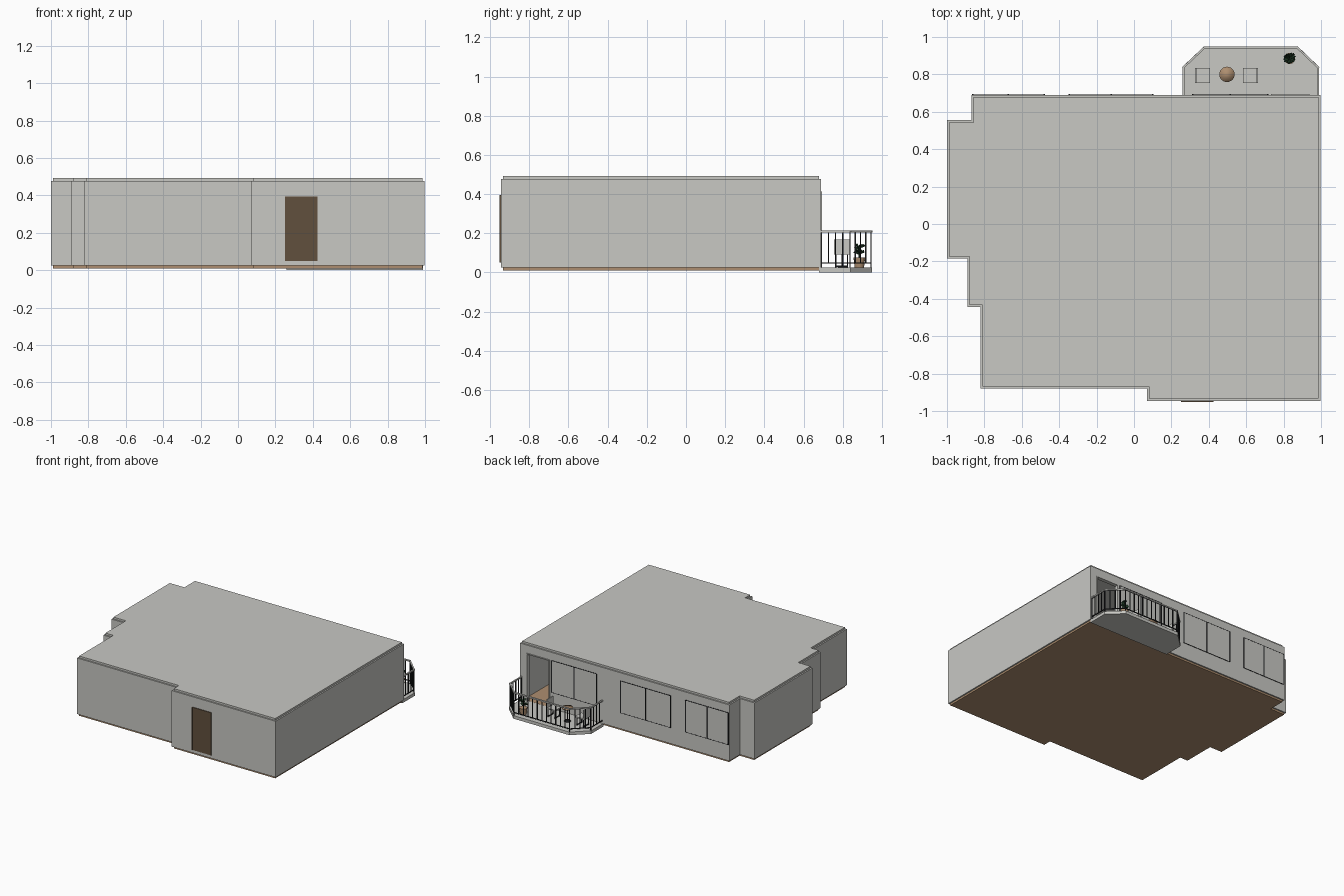
import bpy, bmesh, math, random
from mathutils import Vector

if "Cube" in bpy.data.objects:
    bpy.data.objects.remove(bpy.data.objects["Cube"])
random.seed(4)


def material(name, *rgb):
    m = bpy.data.materials.new(name)
    m.use_nodes = True
    m.diffuse_color = (*rgb, 1)
    m.node_tree.nodes["Principled BSDF"].inputs["Base Color"].default_value = (*rgb, 1)
    return m


PLASTER = material("plaster grey", .58, .58, .55)
WOOD = material("light wood", .42, .27, .16)
BROWN = material("dark brown door", .12, .08, .048)
IRON = material("black iron", .015, .016, .018)
LEAF = material("dark green leaf", .015, .045, .02)


def finish(name, bm, mat, smooth=False):
    bmesh.ops.recalc_face_normals(bm, faces=bm.faces)
    me = bpy.data.meshes.new(name)
    bm.to_mesh(me)
    bm.free()
    me.materials.append(mat)
    ob = bpy.data.objects.new(name, me)
    bpy.context.collection.objects.link(ob)
    if smooth:
        for p in me.polygons:
            p.use_smooth = True
    return ob


def add_box(bm, lo, hi):
    lo, hi = Vector(lo), Vector(hi)
    verts = bmesh.ops.create_cube(bm, size=1)["verts"]
    for v in verts:
        v.co = (lo + hi) / 2 + v.co * (hi - lo)


def boxes(name, mat, *spans):
    bm = bmesh.new()
    for lo, hi in spans:
        add_box(bm, lo, hi)
    return finish(name, bm, mat)


def add_bar(bm, a, b, w, h):
    """Rectangular bar between two points at the same height."""
    a, b = Vector(a), Vector(b)
    d = b - a
    verts = bmesh.ops.create_cube(bm, size=1)["verts"]
    ang = math.atan2(d.y, d.x)
    for v in verts:
        x, y = v.co.x * (d.length + w * .8), v.co.y * w
        v.co = (a + b) / 2 + Vector((x * math.cos(ang) - y * math.sin(ang),
                                     x * math.sin(ang) + y * math.cos(ang), v.co.z * h))


def inset(points, dist):
    """Mitred inward offset of a counter-clockwise closed outline."""
    out = []
    for i, p in enumerate(points):
        p, a, b = Vector(p), Vector(points[i - 1]), Vector(points[(i + 1) % len(points)])
        e, f = (p - a).normalized(), (b - p).normalized()
        n, m = Vector((-e.y, e.x)), Vector((-f.y, f.x))
        out.append(tuple(p + (n + m) * dist / (1 + n.dot(m))))
    return out


def prism(name, mat, points, z0, z1):
    bm = bmesh.new()
    low = bm.faces.new([bm.verts.new((x, y, z0)) for x, y in points])
    top = bmesh.ops.extrude_face_region(bm, geom=[low])["geom"]
    for v in top:
        if isinstance(v, bmesh.types.BMVert):
            v.co.z = z1
    return finish(name, bm, mat)


def cylinder(name, mat, centre, r0, r1, h, sides=16, smooth=False):
    bm = bmesh.new()
    bmesh.ops.create_cone(bm, cap_ends=True, segments=sides, radius1=r0, radius2=r1, depth=h)
    bmesh.ops.translate(bm, verts=bm.verts, vec=centre)
    return finish(name, bm, mat, smooth)


# Building shell: the outline starts and ends at the balcony doorway jambs
BACK, FLOOR, CEIL = .69, .025, .477
DOOR_L, DOOR_R, DOOR_TOP = .93, .74, .405
outline = [(DOOR_R, BACK), (-.87, BACK), (-.87, .555), (-1, .555), (-1, -.185),
           (-.89, -.185), (-.89, -.445), (-.82, -.445), (-.82, -.88), (.07, -.88),
           (.07, -.945), (.997, -.945), (.997, BACK), (DOOR_L, BACK)]
prism("floor_slab", WOOD, inset(outline, .011), .01, FLOOR)
prism("roof_slab", PLASTER, inset(outline, .011), CEIL, .492)

bm = bmesh.new()
rings = []
for (ox, oy), (ix, iy) in zip(outline, inset(outline, .025)):
    rings.append([bm.verts.new(c) for c in ((ox, oy, FLOOR), (ox, oy, CEIL),
                                            (ix, iy, CEIL), (ix, iy, FLOOR))])
for r, s in zip(rings, rings[1:]):
    for k in range(4):
        j = (k + 1) % 4
        bm.faces.new((r[k], r[j], s[j], s[k]))
bm.faces.new(rings[0])
bm.faces.new(rings[-1])
finish("outer_walls", bm, PLASTER)
boxes("doorway_lintel", PLASTER, ((DOOR_R, BACK - .025, DOOR_TOP), (DOOR_L, BACK, CEIL)))

# Doorway trim and entrance door
boxes("doorway_trim", PLASTER,
      ((DOOR_R - .008, BACK - .02, FLOOR), (DOOR_R, BACK + .005, DOOR_TOP + .008)),
      ((DOOR_L, BACK - .02, FLOOR), (DOOR_L + .008, BACK + .005, DOOR_TOP + .008)),
      ((DOOR_R, BACK - .02, DOOR_TOP), (DOOR_L, BACK + .005, DOOR_TOP + .008)))
boxes("entrance_door", BROWN, ((.257, -.949, .05), (.418, -.94, .388)))
boxes("entrance_door_frame", BROWN,
      ((.25, -.951, .05), (.257, -.94, .395)), ((.418, -.951, .05), (.425, -.94, .395)),
      ((.257, -.951, .388), (.418, -.94, .395)))

# Back windows: pane, dark uprights and thin rails
for name, x0, x1 in (("left", .315, .715), ("middle", -.345, .10), ("right", -.862, -.48)):
    z0, z1, y = .155, .412, BACK
    boxes(name + "_window_pane", PLASTER, ((x0, y - .002, z0), (x1, y + .002, z1)))
    uprights = [((x - .004, y - .002, z0), (x + .004, y + .004, z1))
                for x in (x0, (x0 + x1) / 2, x1)]
    rails = [((x0, y - .002, z - .002), (x1, y + .003, z + .002)) for z in (z0, z1)]
    boxes(name + "_window_frame", IRON, *uprights, *rails)

# Balcony slab
deck = [(.258, .68), (.99, .68), (.99, .84), (.875, .95), (.375, .95), (.258, .84)]
prism("balcony_slab", PLASTER, deck, 0, FLOOR)

# Balcony railing along the three outer sides and both chamfers
path = inset(deck, .006)[1:] + inset(deck, .006)[:1]
path[0], path[-1] = (path[0][0], BACK), (path[-1][0], BACK)
top, low, posts = bmesh.new(), bmesh.new(), bmesh.new()
for a, b in zip(path, path[1:]):
    a, b = Vector(a), Vector(b)
    add_bar(top, (*a, .209), (*b, .209), .011, .01)
    add_bar(low, (*a, .048), (*b, .048), .006, .006)
    n = max(2, round((b - a).length / .042))
    for i in range(n):
        p = a.lerp(b, i / n)
        foot = FLOOR if i == 0 else .048
        add_box(posts, (p.x - .003, p.y - .003, foot), (p.x + .003, p.y + .003, .205))
finish("railing_top", top, PLASTER)
finish("railing_bottom", low, IRON)
finish("railing_balusters", posts, IRON)

# Round table
TX, TY = .497, .80
cylinder("table_top", WOOD, (TX, TY, .132), .041, .041, .008, 24, True)
cylinder("table_stem", IRON, (TX, TY, .078), .005, .005, .1, 8)
cylinder("table_foot", IRON, (TX, TY, .029), .025, .02, .008, 16)

# Two chairs facing the table
for name, cx, side in (("right_chair", .365, -1), ("left_chair", .622, 1)):
    cy, h = .795, .04
    boxes(name + "_seat", PLASTER, ((cx - h, cy - h, .09), (cx + h, cy + h, .1)))
    bx = sorted((cx + side * h, cx + side * (h - .008)))
    boxes(name + "_back", PLASTER, ((bx[0], cy - h, .1), (bx[1], cy + h, .168)))
    parts = [((cx + u * .03 - .003, cy + v * .03 - .003, FLOOR),
              (cx + u * .03 + .003, cy + v * .03 + .003, .09))
             for u in (-1, 1) for v in (-1, 1)]
    parts += [((cx + u * .03 - .003, cy - .03, .028), (cx + u * .03 + .003, cy + .03, .034))
              for u in (-1, 1)]
    boxes(name + "_legs", IRON, *parts)

# Potted plant: stem with arching pointed leaves
PX, PY = .832, .885
cylinder("plant_pot", WOOD, (PX, PY, .051), .024, .03, .052, 14)
cylinder("plant_stem", LEAF, (PX, PY, .1), .004, .003, .06, 6)
bm = bmesh.new()
for i in range(18):
    ang = i * 2.4
    reach, z = random.uniform(.025, .038), random.uniform(.085, .13)
    out = Vector((math.cos(ang), math.sin(ang), 0))
    side = Vector((-out.y, out.x, 0)) * .011
    base = Vector((PX, PY, z))
    mid = base + out * reach * .6 + Vector((0, 0, .022))
    tip = base + out * reach + Vector((0, 0, .012))
    a, b, c, d = [bm.verts.new(p) for p in (base, mid - side, tip, mid + side)]
    bm.faces.new((a, b, c))
    bm.faces.new((a, c, d))
finish("plant_leaves", bm, LEAF)
